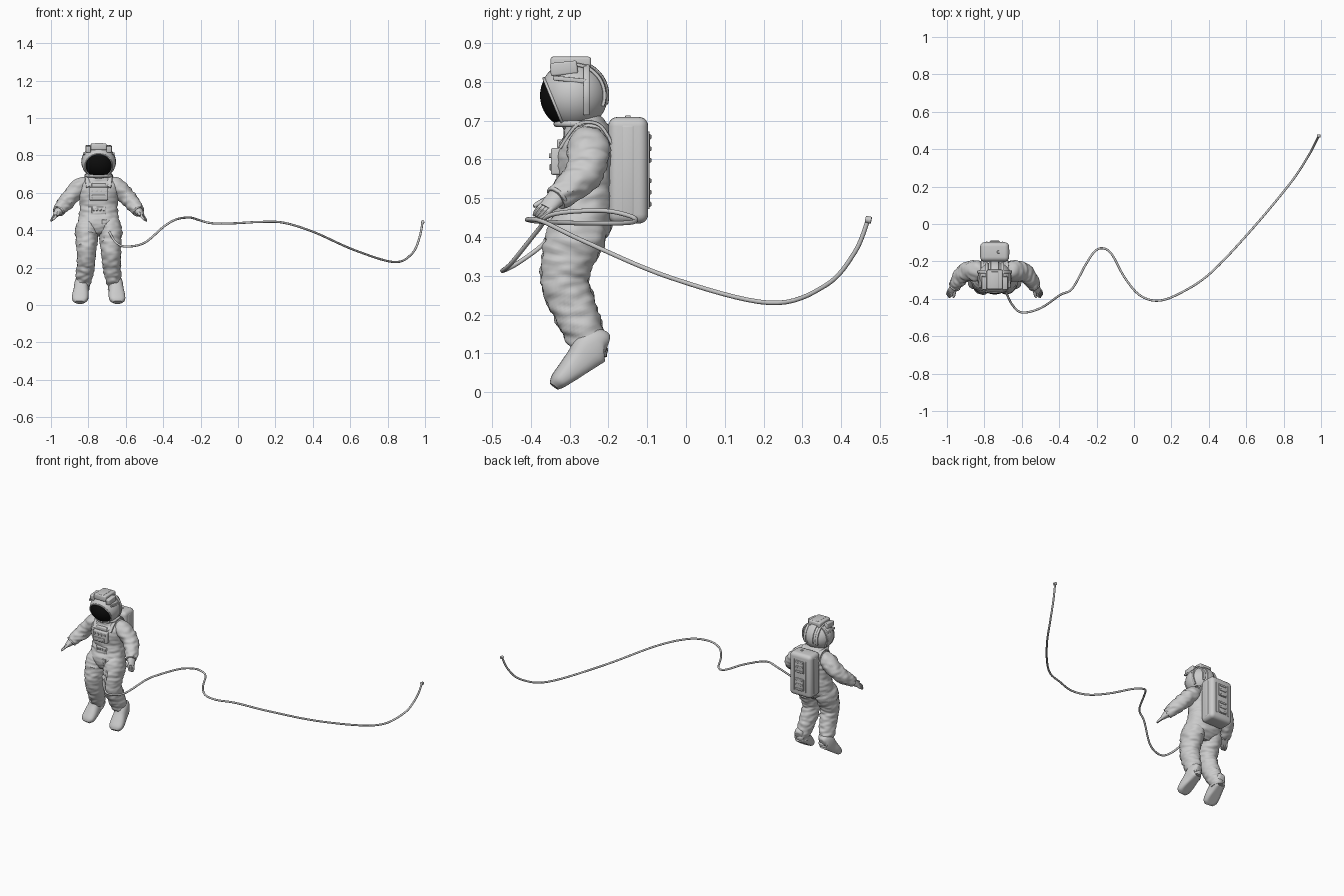
import bpy, bmesh, math
from mathutils import Vector, Matrix, noise

if "Cube" in bpy.data.objects:
    bpy.data.objects.remove(bpy.data.objects["Cube"])

CX = -0.745          # centre line of the floating figure
X, Y, Z = Vector((1, 0, 0)), Vector((0, 1, 0)), Vector((0, 0, 1))


def finish(name, bm, mat=None):
    bmesh.ops.recalc_face_normals(bm, faces=bm.faces[:])
    me = bpy.data.meshes.new(name)
    bm.to_mesh(me)
    bm.free()
    ob = bpy.data.objects.new(name, me)
    bpy.context.collection.objects.link(ob)
    if mat:
        me.materials.append(mat)
    return ob


def spline(pts, sub):
    """Catmull-Rom through tuples of any length."""
    out, n = [], len(pts)
    for i in range(n - 1):
        p0, p1, p2, p3 = pts[max(i - 1, 0)], pts[i], pts[i + 1], pts[min(i + 2, n - 1)]
        for k in range(sub):
            t = k / sub
            out.append([0.5 * (2 * b + (c - a) * t + (2 * a - 5 * b + 4 * c - d) * t * t
                               + (3 * b - a - 3 * c + d) * t ** 3)
                        for a, b, c, d in zip(p0, p1, p2, p3)])
    return out + [list(pts[-1])]


def loft(name, secs, ref=X, n=24, sub=6, wrinkle=0.0, p=1.0):
    """Skin of (x, y, z, ra, rb) sections; ra lies along ref."""
    rows = spline(secs, sub)
    cen = [Vector(r[:3]) for r in rows]
    bm, rings = bmesh.new(), []
    for i, r in enumerate(rows):
        t = (cen[min(i + 1, len(cen) - 1)] - cen[max(i - 1, 0)]).normalized()
        a = (ref - t * ref.dot(t)).normalized()
        b = t.cross(a)
        ring = []
        for k in range(n):
            u = 2 * math.pi * k / n
            c, s = math.cos(u), math.sin(u)
            c, s = math.copysign(abs(c) ** p, c), math.copysign(abs(s) ** p, s)
            d = a * c * r[3] + b * s * r[4]
            v = cen[i] + d
            if wrinkle:
                v += d.normalized() * wrinkle * noise.noise(Vector((v.x * 25, v.y * 25, v.z * 60)))
            ring.append(bm.verts.new(v))
        rings.append(ring)
    for q, w in zip(rings, rings[1:]):
        for k in range(n):
            bm.faces.new((q[k], q[(k + 1) % n], w[(k + 1) % n], w[k]))
    bm.faces.new(rings[0])
    bm.faces.new(rings[-1])
    return finish(name, bm)


def box(name, loc, dims, bevel=0.005, rx=0.0, seg=3):
    bm = bmesh.new()
    bmesh.ops.create_cube(bm, size=1, matrix=Matrix.Diagonal((*dims, 1)))
    bmesh.ops.bevel(bm, geom=bm.edges[:], offset=bevel, segments=seg, affect='EDGES', profile=0.5)
    bm.transform(Matrix.Translation(loc) @ Matrix.Rotation(rx, 4, 'X'))
    return finish(name, bm)


def torus(name, loc, axis, R, r, sx=1.0):
    q = axis.to_track_quat('Z', 'Y').to_matrix().to_4x4()
    bpy.ops.mesh.primitive_torus_add(major_radius=R, minor_radius=r, major_segments=40, minor_segments=10)
    ob = bpy.context.object
    ob.name = name
    ob.data.transform(Matrix.Translation(loc) @ Matrix.Diagonal((sx, 1, 1, 1)) @ q)
    return ob


# helmet shell, dark visor and rim
black = bpy.data.materials.new("visor_black")
black.diffuse_color = (0.004, 0.004, 0.004, 1)
black.use_nodes = True
black.node_tree.nodes["Principled BSDF"].inputs["Base Color"].default_value = black.diffuse_color
HEAD = Vector((CX, -0.29, 0.765))
LOOK = Vector((0, -0.92, -0.38)).normalized()


def dome(name, r, keep, mat=None):
    bm = bmesh.new()
    bmesh.ops.create_uvsphere(bm, u_segments=48, v_segments=45, radius=r)
    cut = [v for v in bm.verts if not keep(math.degrees(v.co.angle(Z)))]
    bmesh.ops.delete(bm, geom=cut, context='VERTS')
    bm.transform(Matrix.Translation(HEAD) @ Matrix.Diagonal((1.04, 1, 1, 1))
                 @ LOOK.to_track_quat('Z', 'Y').to_matrix().to_4x4())
    return finish(name, bm, mat)


dome("helmet_shell", 0.088, lambda a: a > 51)
dome("visor", 0.0865, lambda a: a < 57, black)
torus("visor_rim", HEAD + LOOK * 0.054, LOOK, 0.070, 0.004, 1.04)
torus("neck_ring", Vector((CX, -0.275, 0.692)), Z, 0.058, 0.009, 1.1)

# helmet cover: top block, lamps, straps
box("helmet_top", (CX, -0.297, 0.847), (0.085, 0.105, 0.036), 0.007)
box("helmet_top_ridge", (CX, -0.30, 0.862), (0.04, 0.09, 0.008), 0.002)


def arc(name, x, y, horizontal, a0, a1, r, w):
    secs = []
    for i in range(9):
        a = math.radians(a0 + (a1 - a0) * i / 8)
        c, s = r * math.cos(a), r * math.sin(a)
        secs.append((CX + c * 1.04, y, HEAD.z + s, w, 0.005) if horizontal
                    else (CX + x, HEAD.y + c, HEAD.z + s, w, 0.005))
    loft(name, secs, Y if horizontal else X, n=12, sub=3, p=0.5)


arc("helmet_side_strap", 0, -0.257, True, -35, 215, 0.085, 0.008)
arc("helmet_back_plate", 0, 0, False, -15, 75, 0.087, 0.022)
for sx in (-1, 1):
    arc("helmet_back_strap", sx * 0.042, 0, False, -20, 85, 0.080, 0.008)
    box("helmet_lamp", (CX + sx * 0.056, -0.315, 0.835), (0.028, 0.07, 0.034), 0.005, 0.1)
    box("helmet_side_bar", (CX + sx * 0.078, -0.30, 0.806), (0.012, 0.085, 0.012), 0.003, -0.1)

# torso
loft("torso", [(CX, -0.285, 0.375, 0.05, 0.05), (CX, -0.277, 0.42, 0.108, 0.078),
               (CX, -0.262, 0.47, 0.108, 0.078), (CX, -0.257, 0.53, 0.10, 0.073),
               (CX, -0.258, 0.60, 0.108, 0.077), (CX, -0.255, 0.65, 0.102, 0.070),
               (CX, -0.262, 0.685, 0.072, 0.056), (CX, -0.27, 0.71, 0.05, 0.045)],
     n=48, sub=9, wrinkle=0.006, p=0.9)

# chest control unit and front fittings
box("chest_unit", (CX, -0.326, 0.595), (0.10, 0.045, 0.07), 0.006)
box("chest_unit_top", (CX, -0.318, 0.64), (0.075, 0.03, 0.024), 0.005)
box("belt_unit", (CX, -0.325, 0.505), (0.075, 0.022, 0.04), 0.005)
for i in range(4):
    box("chest_knob", (CX - 0.036 + 0.024 * i, -0.349, 0.61), (0.012, 0.01, 0.012), 0.002)
    box("belt_knob", (CX - 0.027 + 0.018 * i, -0.337, 0.51), (0.01, 0.006, 0.012), 0.002)
box("chest_label_plate", (CX, -0.349, 0.58), (0.07, 0.006, 0.016), 0.002)

# backpack with rear panels
box("backpack", (CX, -0.149, 0.572), (0.155, 0.103, 0.275), 0.024, seg=5)
box("backpack_seam", (CX, -0.150, 0.572), (0.158, 0.034, 0.235), 0.006)
box("backpack_knob", (CX + 0.02, -0.15, 0.708), (0.014, 0.014, 0.012), 0.003)
for z in (0.628, 0.515):
    box("rear_panel", (CX, -0.097, z), (0.058, 0.008, 0.078), 0.003)
    for dz in (-0.030, 0.0, 0.030):
        box("rear_panel_bar", (CX, -0.0925, z + dz), (0.05, 0.006, 0.012), 0.002)
for sx in (-1, 1):
    box("rear_rail", (CX + sx * 0.042, -0.098, 0.572), (0.008, 0.008, 0.20), 0.002)
    # shoulder straps to the backpack
    loft("shoulder_strap", [(CX + sx * 0.06, -0.19, 0.64, 0.012, 0.005), (CX + sx * 0.062, -0.225, 0.69, 0.012, 0.005),
                            (CX + sx * 0.062, -0.28, 0.69, 0.012, 0.005), (CX + sx * 0.055, -0.325, 0.63, 0.012, 0.005)],
         n=12, p=0.5)

# limbs, mirrored
for sx in (-1, 1):
    def side(rows):
        return [(CX + sx * r[0], *r[1:]) for r in rows]

    loft("leg", side([(0.056, -0.268, 0.455, 0.050, 0.062), (0.062, -0.283, 0.405, 0.062, 0.077),
                      (0.064, -0.306, 0.34, 0.058, 0.067), (0.066, -0.312, 0.28, 0.052, 0.061),
                      (0.069, -0.290, 0.22, 0.050, 0.058), (0.076, -0.266, 0.16, 0.045, 0.051),
                      (0.082, -0.247, 0.11, 0.037, 0.043), (0.084, -0.242, 0.085, 0.035, 0.038)]),
         n=36, sub=10, wrinkle=0.007)
    loft("arm", side([(0.060, -0.25, 0.655, 0.040, 0.035), (0.095, -0.25, 0.635, 0.054, 0.046),
                      (0.140, -0.253, 0.592, 0.052, 0.046), (0.172, -0.27, 0.555, 0.047, 0.043),
                      (0.196, -0.302, 0.526, 0.040, 0.038), (0.217, -0.335, 0.500, 0.030, 0.028)]),
         ref=Y, n=32, sub=10, wrinkle=0.007)

    # boot: built flat on its sole, then tipped toe down
    boot = loft("boot", [(0, -0.002, 0.030, 0.018, 0.022), (0, -0.012, 0.040, 0.032, 0.042),
                         (0, -0.040, 0.044, 0.038, 0.050), (0, -0.080, 0.034, 0.040, 0.041),
                         (0, -0.120, 0.026, 0.044, 0.032), (0, -0.155, 0.020, 0.041, 0.023),
                         (0, -0.173, 0.014, 0.024, 0.013)], n=28, p=0.8)
    for v in boot.data.vertices:
        v.co.z = max(v.co.z, 0)
    boot.data.transform(Matrix.Translation((CX + sx * 0.083, -0.187, 0.094))
                        @ Matrix.Rotation(math.radians(sx * 7), 4, 'Z') @ Matrix.Rotation(math.radians(32), 4, 'X'))

    # glove: cuff, palm, fingers and thumb
    spread = Vector((-sx * 0.55, -0.75, 0.35)).normalized()
    wrist = Vector((CX + sx * 0.213, -0.332, 0.503))
    palm = Vector((CX + sx * 0.234, -0.362, 0.474))
    tip = Vector((CX + sx * 0.250, -0.385, 0.452))
    torus("glove_cuff", wrist, palm - wrist, 0.028, 0.005)
    loft("palm", [(*wrist, 0.026, 0.024), (*wrist.lerp(palm, 0.6), 0.024, 0.016), (*palm, 0.020, 0.010)],
         ref=spread, n=20)
    for i in range(4):
        o = spread * (-0.015 + 0.010 * i)
        loft("finger", [(*(palm.lerp(wrist, 0.3) + o), 0.007, 0.008), (*(palm.lerp(tip, 0.5) + o), 0.006, 0.007),
                        (*(tip + o * 0.7), 0.003, 0.004)], ref=spread, n=10)
    loft("thumb", [(*(wrist.lerp(palm, 0.4) + spread * 0.016), 0.009, 0.009),
                   (*(palm + spread * 0.029), 0.007, 0.007), (*(tip.lerp(palm, 0.7) + spread * 0.031), 0.004, 0.004)],
         ref=spread, n=10)

# safety tether drifting away to the right
path = [(-.715, -.345, .44), (-.688, -.36, .39), (-.652, -.43, .335), (-.60, -.473, .313), (-.50, -.45, .333),
        (-.396, -.38, .42), (-.33, -.345, .458), (-.26, -.22, .468), (-.21, -.147, .455), (-.166, -.13, .442),
        (-.118, -.163, .436), (-.05, -.286, .436), (.03, -.38, .44), (.128, -.41, .445), (.246, -.37, .44),
        (.406, -.265, .39), (.62, -.04, .295), (.834, .216, .23), (.93, .36, .275), (.97, .435, .36),
        (.987, .47, .445)]
loft("tether", [(*q, 0.0058, 0.0058) for q in path], ref=Z, n=12, sub=8)
loft("tether_end_clip", [(.987, .463, .446, .009, .009), (.988, .478, .443, .009, .009)], n=16, sub=1)
box("tether_anchor", (-.715, -.345, .445), (0.025, 0.02, 0.025), 0.004)

# smooth shading with crisp edges
bpy.ops.object.select_all(action='DESELECT')
for ob in bpy.context.scene.objects:
    ob.select_set(True)
    bpy.context.view_layer.objects.active = ob
bpy.ops.object.shade_smooth_by_angle(angle=math.radians(40))
